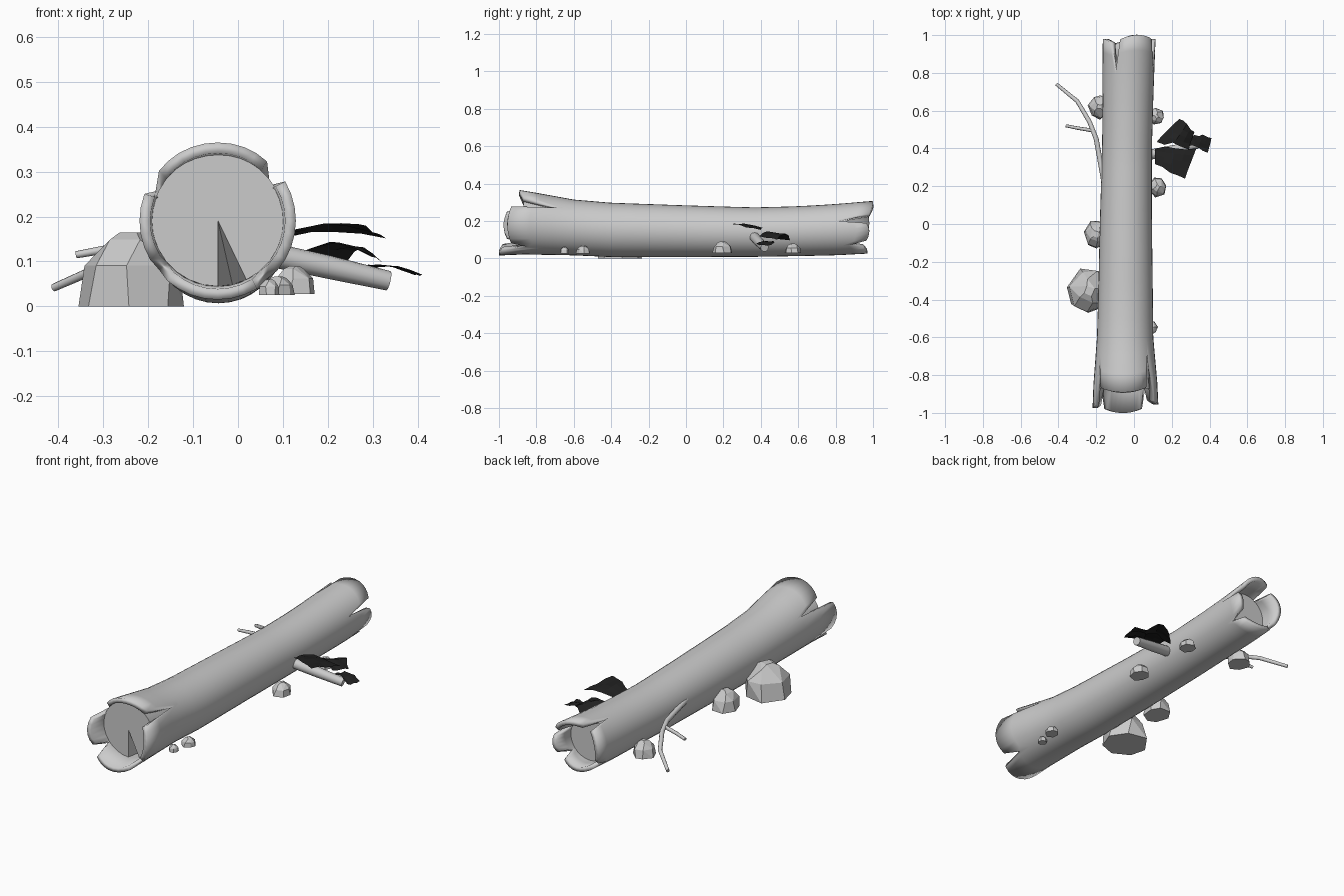
import bpy, bmesh, math, random
from mathutils import Vector

random.seed(4)
cube = bpy.data.objects.get("Cube")
if cube:
    bpy.data.objects.remove(cube)


def material(name, value):
    m = bpy.data.materials.new(name)
    m.use_nodes = True
    col = (value, value, value, 1)
    m.diffuse_color = col
    m.node_tree.nodes["Principled BSDF"].inputs["Base Color"].default_value = col
    return m


GREY = material("pale grey", 0.6)
DARK = material("leaf black", 0.015)


def make(name, bm, mat, smooth=None):
    me = bpy.data.meshes.new(name)
    bm.to_mesh(me)
    bm.free()
    me.materials.append(mat)
    ob = bpy.data.objects.new(name, me)
    bpy.context.collection.objects.link(ob)
    if smooth:
        bpy.ops.object.select_all(action="DESELECT")
        ob.select_set(True)
        bpy.context.view_layer.objects.active = ob
        bpy.ops.object.shade_smooth_by_angle(angle=math.radians(smooth))
    return ob


# Log spine: y, centre x, centre z, radius
SPINE = [(-1, -.045, .19, .175), (-.88, -.045, .193, .172), (-.6, -.047, .165, .149),
         (-.4, -.045, .152, .145), (0, -.043, .145, .138), (.36, -.038, .14, .132),
         (.6, -.033, .145, .133), (.8, -.03, .153, .137), (1, -.025, .167, .14)]


def section(y):
    for a, b in zip(SPINE, SPINE[1:]):
        if y <= b[0]:
            break
    t = (y - a[0]) / (b[0] - a[0])
    return [p + (q - p) * t for p, q in zip(a[1:], b[1:])]


def ring_point(y, deg, inset=0.0):
    x, z, r = section(y)
    a = math.radians(deg)
    r -= inset
    return Vector((x + r * math.cos(a), y, z + r * math.sin(a)))


def split_end(deg, petals, sign):
    # petals: (start angle, notch y, tip y); each petal runs to the next start
    for i, (start, notch, tip) in enumerate(petals):
        nxt = petals[(i + 1) % len(petals)][0]
        span = (nxt - start) % 360
        d = (deg - start) % 360
        if d < span:
            if d < 1:
                return notch
            edge = abs(d / span - .5) * 2
            return tip - sign * .035 * edge ** 2


FRONT = [(40, -.66, -.89), (150, -.72, -.975), (220, -.86, -1.0), (310, -.84, -.955)]
BACK = [(20, .80, 1.0), (120, .80, .98), (220, .87, .97), (320, .87, .98)]

# Bark shell with split ends
bm = bmesh.new()
middle = [-.6 + 1.36 * i / 14 for i in range(15)]
cols = []
for deg in range(0, 360, 10):
    f, b = split_end(deg, FRONT, -1), split_end(deg, BACK, 1)
    ys = [f + (middle[0] - f) * t / 3 for t in range(3)] + middle
    ys += [middle[-1] + (b - middle[-1]) * t / 3 for t in (1, 2, 3)]
    cols.append([bm.verts.new(ring_point(y, deg)) for y in ys])
for c, d in zip(cols, cols[1:] + cols[:1]):
    for i in range(len(c) - 1):
        bm.faces.new((c[i], c[i + 1], d[i + 1], d[i]))
bark = make("bark", bm, GREY, 40)
mod = bark.modifiers.new("thickness", "SOLIDIFY")
mod.thickness = .024
mod.offset = -1

# Wooden core with a cracked front face
bm = bmesh.new()
SIDES = 28
rows = []
for y in [-.87, -.6, -.4, 0, .36, .6, .8, .86]:
    rows.append([bm.verts.new(ring_point(y, 360 * k / SIDES, .024)) for k in range(SIDES)])
for p, q in zip(rows, rows[1:]):
    for k in range(SIDES):
        j = (k + 1) % SIDES
        bm.faces.new((p[k], q[k], q[j], p[j]))
rows[0][22].co.y += .14
for ring, y, flip in ((rows[0], -.87, False), (rows[-1], .86, True)):
    x, z, r = section(y)
    hub = bm.verts.new((x, y, z))
    for k in range(SIDES):
        tri = (hub, ring[k], ring[(k + 1) % SIDES])
        bm.faces.new(tri[::-1] if flip else tri)
make("core", bm, GREY, 25)


# Rocks with flat undersides
def rock(name, x, y, z, rx, ry, h):
    bm = bmesh.new()
    spin = random.random()
    for level, scale in ((0, 1), (.55, .9), (.9, .5), (1, .25)):
        n = 7 if level < .6 else 4
        for k in range(n):
            a = math.tau * (k + spin + random.uniform(-.15, .15)) / n
            s = scale * random.uniform(.9, 1.05)
            bm.verts.new((x + rx * s * math.cos(a), y + ry * s * math.sin(a), z + h * level))
    out = bmesh.ops.convex_hull(bm, input=bm.verts)
    junk = set(out["geom_interior"]) | set(out["geom_unused"])
    bmesh.ops.delete(bm, geom=[v for v in junk if isinstance(v, bmesh.types.BMVert)],
                     context="VERTS")
    bmesh.ops.dissolve_limit(bm, angle_limit=.2, verts=bm.verts, edges=bm.edges)
    make(name, bm, GREY)


rock("large_rock", -.235, -.355, 0, .12, .125, .165)
rock("left_middle_rock", -.2, -.055, .025, .07, .08, .1)
rock("left_back_rock", -.185, .62, .025, .06, .065, .08)
rock("right_middle_rock", .125, .195, .028, .047, .055, .062)
rock("right_back_rock", .12, .57, .028, .042, .045, .05)
rock("right_front_rock", .09, -.55, .025, .036, .038, .042)
rock("right_small_rock", .07, -.65, .025, .025, .025, .035)


# Branches as tapered tubes
def branch(name, pts, radii, sides=8):
    bm = bmesh.new()
    pts = [Vector(p) for p in pts]
    rings = []
    for i, p in enumerate(pts):
        d = (pts[min(i + 1, len(pts) - 1)] - pts[max(i - 1, 0)]).normalized()
        u = d.cross(Vector((0, 0, 1))).normalized()
        v = d.cross(u)
        ring = []
        for k in range(sides):
            a = math.tau * k / sides
            ring.append(bm.verts.new(p + radii[i] * (u * math.cos(a) + v * math.sin(a))))
        rings.append(ring)
    for p, q in zip(rings, rings[1:]):
        for k in range(sides):
            j = (k + 1) % sides
            bm.faces.new((p[k], p[j], q[j], q[k]))
    bm.faces.new(rings[0])
    bm.faces.new(rings[-1])
    bmesh.ops.recalc_face_normals(bm, faces=bm.faces)
    make(name, bm, GREY, 50)


branch("branch_stub", [(.05, .36, .12), (.2, .39, .088), (.335, .42, .057)], [.027, .026, .022], 12)
branch("left_twig", [(-.155, .2, .165), (-.2, .45, .145), (-.235, .54, .13), (-.3, .65, .09),
                     (-.41, .74, .042)], [.014, .013, .012, .011, .009])
branch("twig_fork", [(-.22, .495, .137), (-.3, .508, .126), (-.36, .52, .115)], [.01, .009, .008])


# Dark leaves: jagged, drooping sheets
def leaf(name, a, b, c, d, sag):
    a, b, c, d = map(Vector, (a, b, c, d))
    bm = bmesh.new()
    n = 4
    grid = []
    for i in range(n + 1):
        s = i / n
        row = []
        for j in range(n + 1):
            t = j / n
            p = a.lerp(b, s).lerp(d.lerp(c, s), t)
            p.z += sag * math.sin(math.pi * s) + random.uniform(-.004, .004)
            if j in (0, n):
                p.y += random.uniform(-.012, .012)
            row.append(bm.verts.new(p))
        grid.append(row)
    for i in range(n):
        for j in range(n):
            bm.faces.new((grid[i][j], grid[i + 1][j], grid[i + 1][j + 1], grid[i][j + 1]))
    make(name, bm, DARK)


leaf("near_leaf", (.11, .32, .165), (.27, .245, .185), (.33, .4, .15), (.11, .41, .155), .012)
leaf("far_leaf", (.12, .44, .11), (.29, .40, .115), (.32, .49, .1), (.24, .56, .1), .03)
leaf("tip_leaf", (.28, .42, .09), (.39, .375, .075), (.41, .45, .068), (.32, .48, .09), .006)
